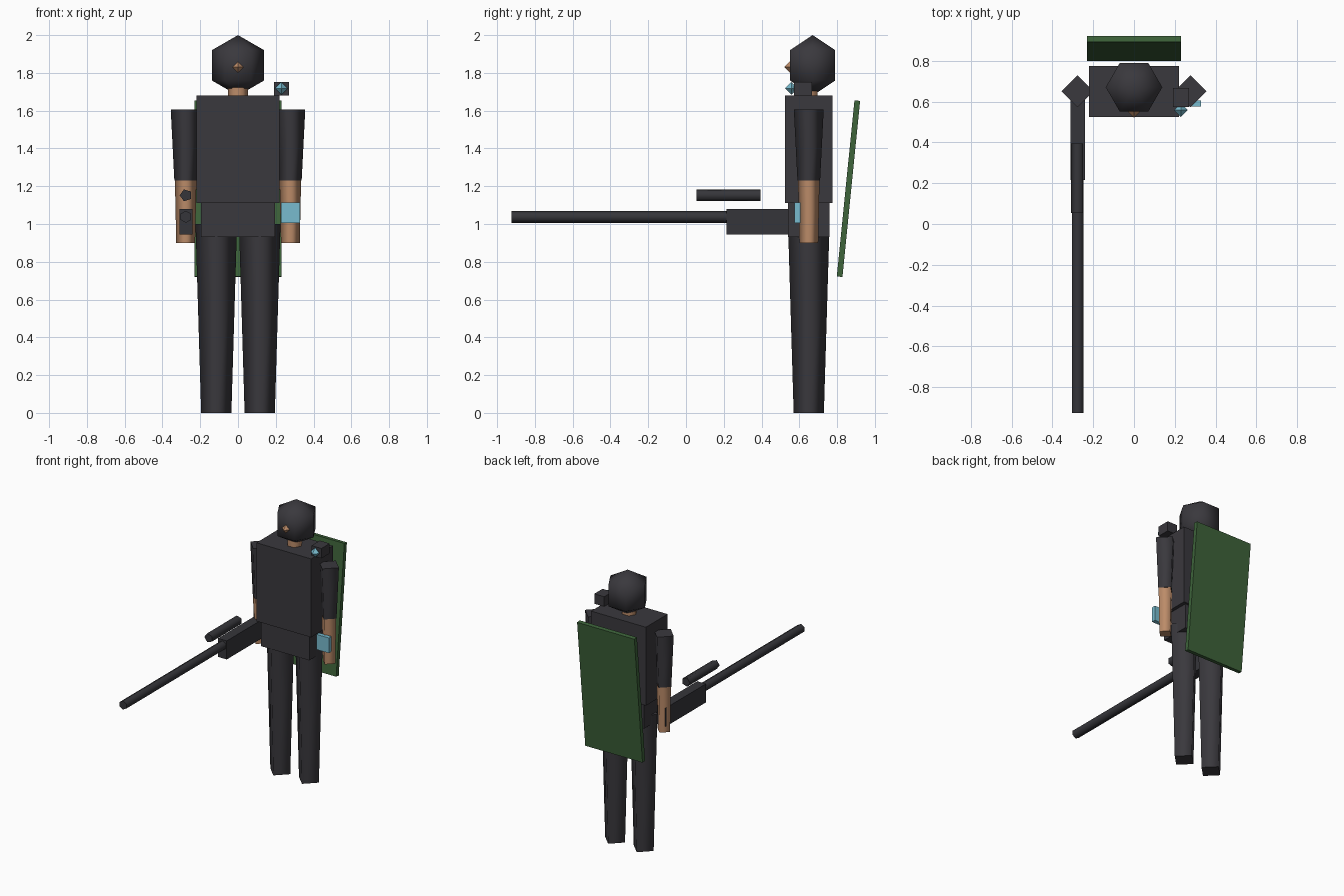
import bpy, bmesh
from math import sin, cos, pi
from mathutils import Vector, Matrix

if "Cube" in bpy.data.objects:
    bpy.data.objects.remove(bpy.data.objects["Cube"])


def material(name, rgb):
    m = bpy.data.materials.new(name)
    m.use_nodes = True
    m.diffuse_color = (*rgb, 1)
    m.node_tree.nodes["Principled BSDF"].inputs["Base Color"].default_value = (*rgb, 1)
    return m


CLOTH = material("charcoal cloth", (0.042, 0.040, 0.047))
METAL = material("dark metal", (0.036, 0.036, 0.042))
SKIN = material("tan skin", (0.50, 0.26, 0.14))
CYAN = material("pale cyan", (0.19, 0.50, 0.62))
GREEN = material("forest green", (0.047, 0.125, 0.042))

BODY_Y = 0.65
ARM_X = 0.277


def finish(name, bm, mat, loc, rot=None):
    bmesh.ops.recalc_face_normals(bm, faces=bm.faces)
    me = bpy.data.meshes.new(name)
    bm.to_mesh(me)
    bm.free()
    me.materials.append(mat)
    ob = bpy.data.objects.new(name, me)
    ob.location = loc
    if rot:
        ob.rotation_euler = rot
    bpy.context.collection.objects.link(ob)
    return ob


def box(name, mat, centre, size, rot=None):
    bm = bmesh.new()
    bmesh.ops.create_cube(bm, size=1, matrix=Matrix.Diagonal((*size, 1)))
    return finish(name, bm, mat, centre, rot)


def lathe(name, mat, loc, rings, sides, phase=0, rot=None, smooth=True):
    """Rings of (height, radius) joined into a solid; radius 0 is a pole."""
    bm = bmesh.new()
    loops = []
    for h, r in rings:
        if r == 0:
            loops.append([bm.verts.new((0, 0, h))] * sides)
        else:
            turns = [phase + 2 * pi * i / sides for i in range(sides)]
            loops.append([bm.verts.new((r * cos(a), r * sin(a), h)) for a in turns])
    for low, high in zip(loops, loops[1:]):
        for i in range(sides):
            j = (i + 1) % sides
            corners = list(dict.fromkeys((low[i], low[j], high[j], high[i])))
            bm.faces.new(corners).smooth = smooth
    # flat caps with sharp rims
    for loop, (h, r) in ((loops[0], rings[0]), (loops[-1], rings[-1])):
        if r > 0:
            cap = bm.faces.new(loop)
            for e in cap.edges:
                e.smooth = False
    return finish(name, bm, mat, loc, rot)


def octahedron(name, mat, loc, r):
    return lathe(name, mat, loc, [(-r, 0), (0, r), (r, 0)], 4, smooth=False)


# Trunk and head
box("torso", CLOTH, (0, BODY_Y, 1.395), (0.44, 0.25, 0.57))
box("pelvis", CLOTH, (0, BODY_Y, 1.02), (0.39, 0.22, 0.18))
lathe("neck", SKIN, (0, BODY_Y, 1.66), [(0, 0.053), (0.12, 0.053)], 6)
R = 0.16
lathe("hooded_head", CLOTH, (0, 0.67, 2 - R),
      [(-R, 0), (-R / 2, R * sin(pi / 3)), (R / 2, R * sin(pi / 3)), (R, 0)], 6)
octahedron("nose", SKIN, (0, 0.557, 1.83), 0.037)

# Limbs, tapered four-sided prisms on both sides
for side, s in (("left", 1), ("right", -1)):
    lathe(side + "_leg", CLOTH, (s * 0.115, BODY_Y, 0), [(0, 0.08), (1.0, 0.11)], 4)
    lathe(side + "_upper_arm", CLOTH, (s * ARM_X, BODY_Y, 1.23),
          [(0, 0.06), (0.375, 0.079)], 4)
    lathe(side + "_forearm", SKIN, (s * ARM_X, BODY_Y, 0.9),
          [(0, 0.05), (0.33, 0.057)], 4)

# Wrist screen and shoulder lamp on the left
box("wrist_screen", CYAN, (0.278, 0.59, 1.06), (0.1, 0.03, 0.11))
box("shoulder_lamp_case", CLOTH, (0.23, 0.62, 1.715), (0.08, 0.095, 0.072))
octahedron("shoulder_lamp_lens", CYAN, (0.23, 0.558, 1.718), 0.034)

# Long gun held in the right hand, pointing forward
GUN_X = -0.276
FORWARD = (pi / 2, 0, 0)
box("gun_receiver", METAL, (GUN_X, 0.445, 1.012), (0.07, 0.46, 0.135))
lathe("gun_barrel", METAL, (GUN_X, 0.25, 1.038),
      [(0, 0.032), (1.175, 0.032)], 6, pi / 2, FORWARD)
lathe("gun_scope", METAL, (GUN_X, 0.395, 1.152),
      [(0, 0.033), (0.34, 0.033)], 5, pi, FORWARD)

# Leaning back panel
box("back_panel", GREEN, (0, 0.86, 1.187), (0.46, 0.03, 0.937), (-0.1, 0, 0))
